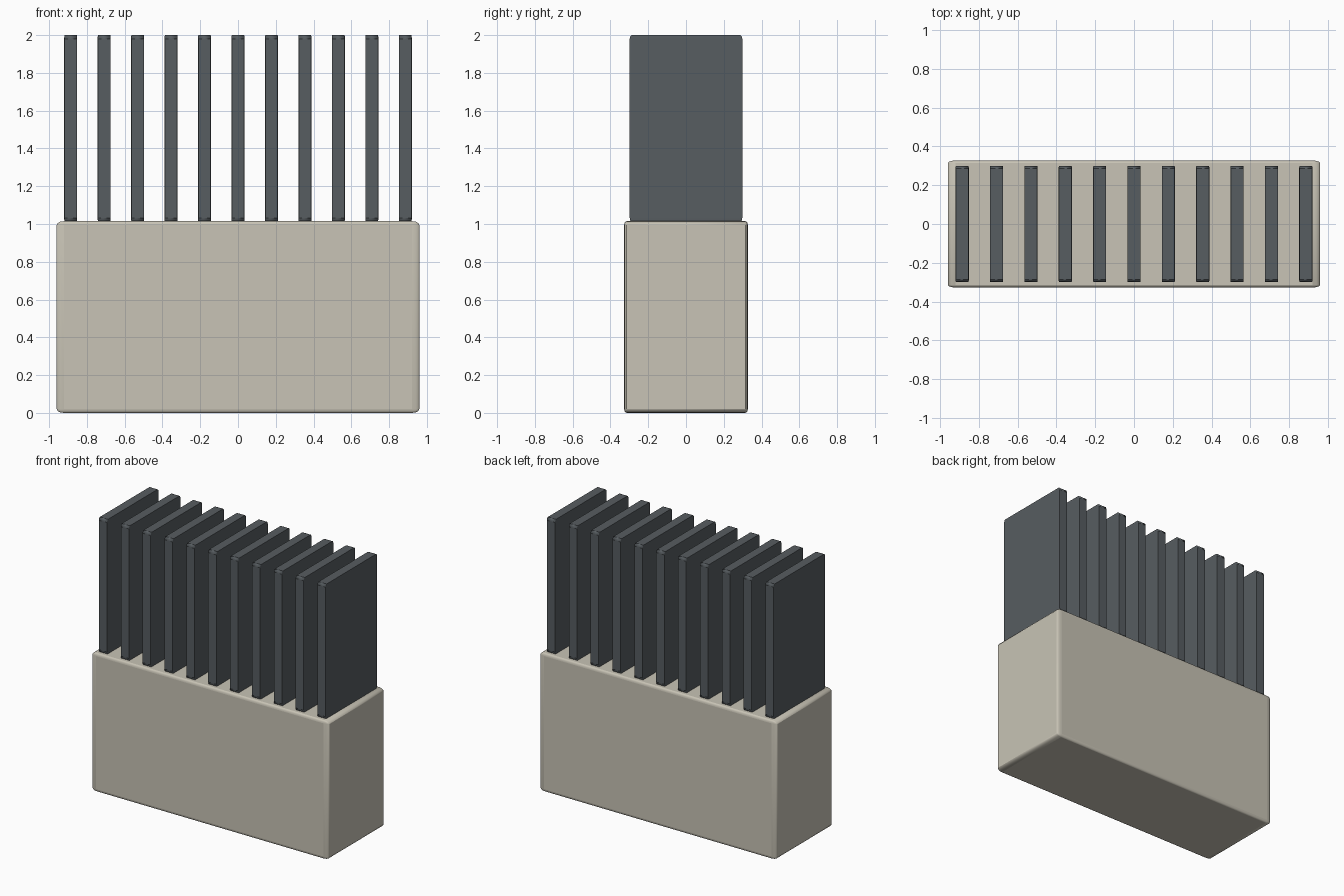
import bpy
import math

cube = bpy.data.objects.get("Cube")
if cube:
    bpy.data.objects.remove(cube, do_unlink=True)


def make_material(name, rgb):
    mat = bpy.data.materials.new(name)
    mat.use_nodes = True
    mat.diffuse_color = (*rgb, 1)
    mat.node_tree.nodes["Principled BSDF"].inputs["Base Color"].default_value = (*rgb, 1)
    return mat


def rounded_box(name, location, size, mat):
    """Unit cube with rounded edges, stretched to size."""
    bpy.ops.mesh.primitive_cube_add(size=1, location=location)
    obj = bpy.context.object
    obj.name = name
    obj.scale = size
    bevel = obj.modifiers.new("Rounded edges", "BEVEL")
    bevel.width = 0.02
    bevel.segments = 3
    obj.data.materials.append(mat)
    bpy.ops.object.shade_smooth_by_angle(angle=math.radians(35))
    return obj


beige = make_material("warm beige", (0.58, 0.55, 0.465))
slate = make_material("dark slate", (0.095, 0.109, 0.119))

# Solid base block
BASE_TOP = 1.015
rounded_box("base_block", (0, 0, BASE_TOP / 2), (1.92, 0.655, BASE_TOP), beige)

# Row of upright fins standing on the base
FIN_COUNT = 11
PITCH = 0.1772
FIN_BOTTOM, FIN_TOP = 1.012, 2.0
for i in range(FIN_COUNT):
    x = (i - (FIN_COUNT - 1) / 2) * PITCH
    rounded_box(f"fin_{i + 1}", (x, 0, (FIN_BOTTOM + FIN_TOP) / 2),
                (0.068, 0.596, FIN_TOP - FIN_BOTTOM), slate)
